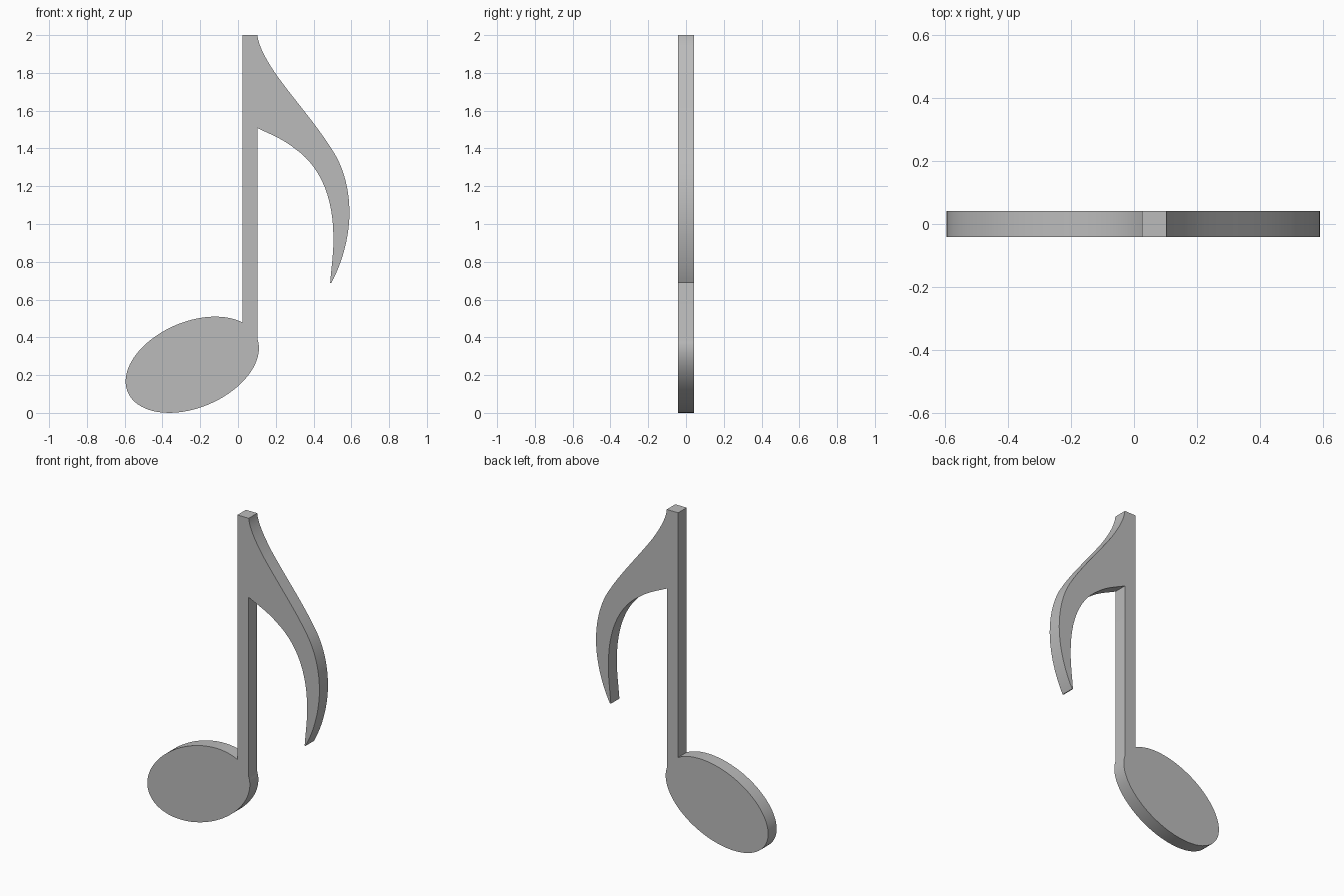
import bpy
import bmesh
import math
from mathutils import Vector
from mathutils.geometry import interpolate_bezier

cube = bpy.data.objects.get("Cube")
if cube:
    bpy.data.objects.remove(cube, do_unlink=True)

HALF_DEPTH = 0.042
STEM_LEFT, STEM_RIGHT, TOP = 0.025, 0.103, 2.0


def head_arc(steps=72):
    """Slanted ellipse, running from the stem's left side round to its right side."""
    cx, cz, rx, rz, slant = -0.242, 0.255, 0.353, 0.239, 0.088
    start = math.acos((STEM_LEFT - cx) / rx)
    end = 2 * math.pi + math.acos((STEM_RIGHT - cx) / rx)
    points = []
    for i in range(steps + 1):
        a = start + (end - start) * i / steps
        points.append((cx + rx * math.cos(a),
                       cz + slant * math.cos(a) + rz * math.sin(a)))
    return points


def bezier_path(start, segments, steps=14):
    """Chain of cubic segments, each given as handle, handle, end."""
    points = [start]
    for h1, h2, end in segments:
        knots = [Vector(p) for p in (points[-1], h1, h2, end)]
        points += [tuple(p[:2]) for p in interpolate_bezier(*knots, steps)[1:]]
    return points


# Flag: inner edge down to the tip, then outer edge back up to the stem top
flag_inner = bezier_path((STEM_RIGHT, 1.508), [
    ((0.17, 1.475), (0.23, 1.455), (0.30, 1.40)),
    ((0.43, 1.31), (0.505, 1.15), (0.505, 0.93)),
    ((0.507, 0.85), (0.493, 0.76), (0.488, 0.688)),
])
flag_outer = bezier_path((0.494, 0.688), [
    ((0.55, 0.79), (0.59, 0.93), (0.59, 1.06)),
    ((0.59, 1.18), (0.56, 1.30), (0.50, 1.39)),
    ((0.42, 1.52), (0.30, 1.655), (0.204, 1.788)),
    ((0.155, 1.86), (0.108, 1.94), (STEM_RIGHT, TOP)),
])
outline = head_arc() + flag_inner + flag_outer + [(STEM_LEFT, TOP)]

# Extrude the outline into a slab
bm = bmesh.new()
front = bm.faces.new([bm.verts.new((x, -HALF_DEPTH, z)) for x, z in outline])
extruded = bmesh.ops.extrude_face_region(bm, geom=[front], use_keep_orig=True)
back = [v for v in extruded["geom"] if isinstance(v, bmesh.types.BMVert)]
bmesh.ops.translate(bm, verts=back, vec=(0, 2 * HALF_DEPTH, 0))
bmesh.ops.recalc_face_normals(bm, faces=bm.faces)
mesh = bpy.data.meshes.new("music_note")
bm.to_mesh(mesh)
bm.free()
note = bpy.data.objects.new("music_note", mesh)
bpy.context.collection.objects.link(note)

# Plain grey finish
grey = bpy.data.materials.new("grey")
grey.use_nodes = True
colour = (0.5, 0.5, 0.5, 1)
grey.diffuse_color = colour
grey.node_tree.nodes["Principled BSDF"].inputs["Base Color"].default_value = colour
mesh.materials.append(grey)

# Smooth the curved rim, keep corners sharp
bpy.ops.object.select_all(action="DESELECT")
note.select_set(True)
bpy.context.view_layer.objects.active = note
bpy.ops.object.shade_smooth_by_angle(angle=math.radians(30))
